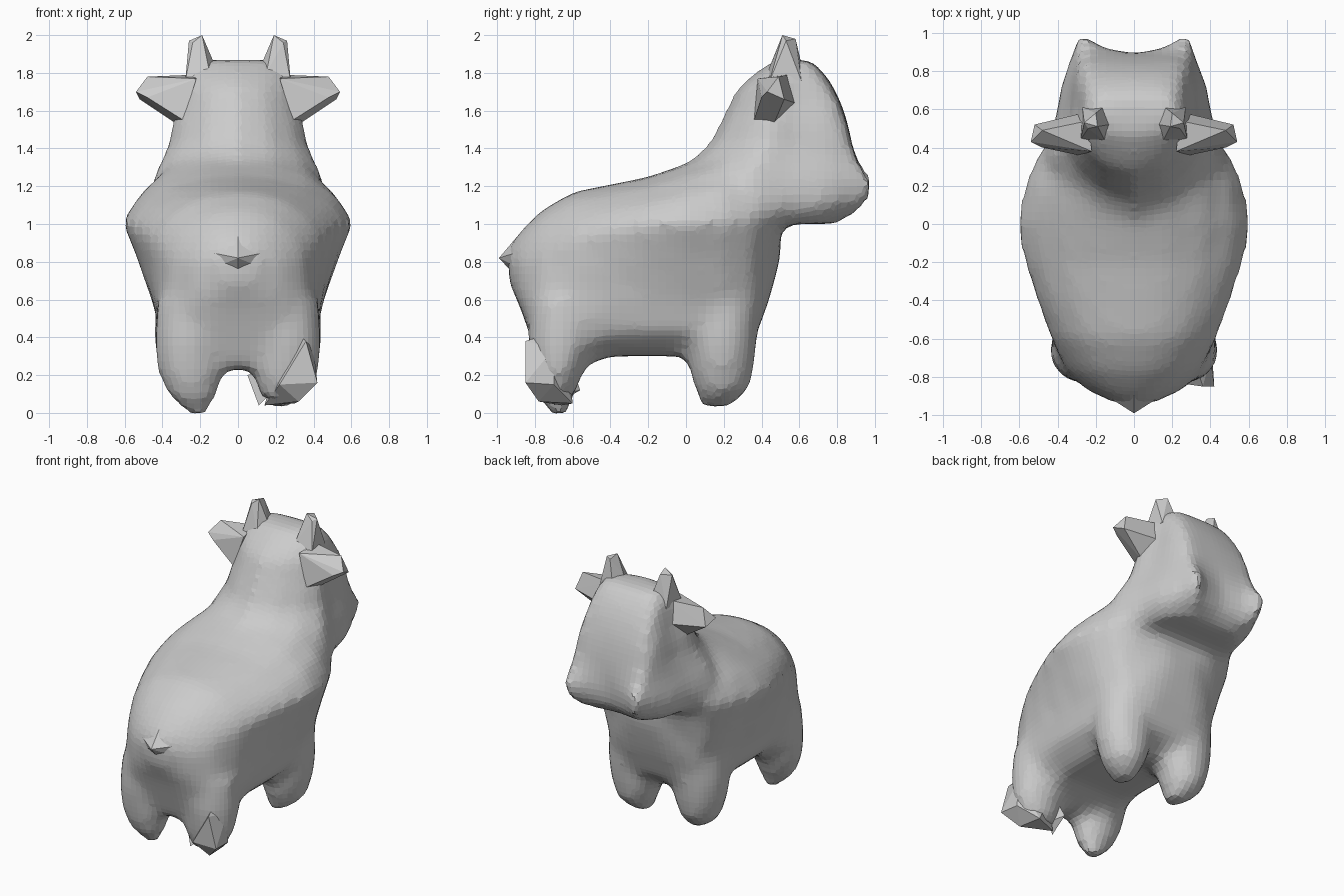
import bpy, bmesh, math


def loft(bm, rings):
    """Skin a stack of equal-length rings and cap both ends."""
    vs = [[bm.verts.new(p) for p in r] for r in rings]
    n = len(vs[0])
    for a, b in zip(vs, vs[1:]):
        for i in range(n):
            j = (i + 1) % n
            bm.faces.new((a[i], a[j], b[j], b[i]))
    bm.faces.new(vs[0])
    bm.faces.new(vs[-1])


def mirrored(half):
    """Half outline starting and ending on x = 0 -> closed outline."""
    return half + [(-x, v) for x, v in reversed(half[1:-1])]


def finish(bm, name):
    bmesh.ops.recalc_face_normals(bm, faces=bm.faces[:])
    me = bpy.data.meshes.new(name)
    bm.to_mesh(me)
    bm.free()
    ob = bpy.data.objects.new(name, me)
    bpy.context.collection.objects.link(ob)
    return ob


def hull(name, pts):
    """Low-poly convex piece around a few points."""
    bm = bmesh.new()
    vs = [bm.verts.new(p) for p in pts]
    bmesh.ops.convex_hull(bm, input=vs)
    loose = [v for v in vs if v.is_valid and not v.link_faces]
    bmesh.ops.delete(bm, geom=loose, context='VERTS')
    return finish(bm, name)


bm = bmesh.new()

# Torso sections along y: y, bottom, middle, top, half width at middle, low half width
torso = [
    (-0.94, 0.70, 0.79, 0.88, 0.10, 0.07),
    (-0.87, 0.54, 0.78, 0.97, 0.25, 0.24),
    (-0.77, 0.24, 0.84, 1.07, 0.34, 0.38),
    (-0.60, 0.23, 0.92, 1.17, 0.43, 0.42),
    (-0.40, 0.30, 0.97, 1.21, 0.51, 0.44),
    (-0.20, 0.30, 1.00, 1.25, 0.58, 0.45),
    (0.00, 0.30, 1.01, 1.32, 0.615, 0.45),
    (0.20, 0.26, 1.02, 1.40, 0.58, 0.43),
    (0.36, 0.38, 1.03, 1.40, 0.51, 0.38),
    (0.44, 0.60, 1.05, 1.30, 0.45, 0.26),
    (0.50, 0.82, 1.06, 1.25, 0.36, 0.14),
]
rings = []
for y, b, m, t, w, lw in torso:
    half = [(0, t), (0.30 * w, t - 0.04 * (t - m)), (0.60 * w, t - 0.22 * (t - m)),
            (0.86 * w, m + 0.42 * (t - m)), (w, m),
            (0.45 * lw + 0.55 * w, m - 0.25 * (m - b)), (lw, m - 0.6 * (m - b)),
            (0.92 * lw, b + 0.18 * (m - b)), (0.6 * lw, b), (0, b)]
    rings.append([(x, y, z) for x, z in mirrored(half)])
loft(bm, rings)

# Neck and head sections along z: z, back y, front y, side half width, front half width, corner push
head = [
    (1.00, 0.22, 0.78, 0.37, 0.20, 0.02),
    (1.07, 0.10, 0.87, 0.45, 0.27, 0.06),
    (1.14, 0.02, 0.89, 0.47, 0.31, 0.10),
    (1.23, -0.05, 0.89, 0.46, 0.32, 0.13),
    (1.32, 0.01, 0.89, 0.42, 0.32, 0.04),
    (1.42, 0.12, 0.88, 0.375, 0.32, 0.00),
    (1.52, 0.17, 0.86, 0.36, 0.31, -0.01),
    (1.62, 0.22, 0.83, 0.33, 0.29, -0.02),
    (1.71, 0.26, 0.79, 0.31, 0.27, -0.02),
    (1.79, 0.35, 0.74, 0.30, 0.25, -0.02),
    (1.87, 0.47, 0.66, 0.24, 0.21, -0.01),
]
rings = []
for z, yb, yf, w, wf, c in head:
    d = yf - yb
    half = [(0, yf), (0.55 * wf, yf + 0.3 * c), (0.88 * wf, yf + c),
            (max(wf, 0.8 * w), yf - 0.16 * d), (0.89 * w, yf - 0.4 * d),
            (w, yf - 0.6 * d), (0.8 * w, yb + 0.22 * d), (0.45 * w, yb + 0.07 * d), (0, yb)]
    rings.append([(x, y, z) for x, y in mirrored(half)])
loft(bm, rings)


# Legs: rounded columns with tapered feet
def leg(cx, cy, rows):
    loft(bm, [[(cx + dx + rx * math.cos(a), cy + dy + ry * math.sin(a), z)
               for a in (math.tau * i / 16 for i in range(16))]
              for z, dx, dy, rx, ry in rows])


for s in (-1, 1):
    leg(0.25 * s, 0.19, [(0.03, -0.03 * s, -0.03, 0.06, 0.08), (0.12, 0, 0, 0.13, 0.145),
                         (0.24, 0, 0, 0.175, 0.175), (0.40, 0, 0.0, 0.20, 0.19),
                         (0.60, 0, 0, 0.19, 0.19)])
    leg(0.25 * s, -0.69, [(-0.03 if s < 0 else 0.05, -0.04 * s, 0.02, 0.03, 0.03),
                          (0.09, -0.01 * s, 0, 0.13, 0.10), (0.22, 0, 0.01, 0.18, 0.14),
                          (0.38, 0, 0.03, 0.195, 0.18), (0.60, 0, 0.04, 0.18, 0.18)])

# Fuse torso, head and legs into one faceted skin
body = finish(bm, "body")
rm = body.modifiers.new("fuse", 'REMESH')
rm.mode = 'VOXEL'
rm.voxel_size = 0.042
sm = body.modifiers.new("soften", 'SMOOTH')
sm.factor = 0.5
sm.iterations = 7

# Tail tip
hull("tail", [(0, -0.99, 0.82), (0, -0.88, 0.95), (0.15, -0.895, 0.85), (-0.15, -0.895, 0.85),
              (0.12, -0.89, 0.77), (-0.12, -0.89, 0.77), (0, -0.88, 0.70), (0, -0.8, 0.82)])

# Horns and ears, mirrored
for s, side in ((-1, "left"), (1, "right")):
    def m(pts):
        return [(x * s, y, z) for x, y, z in pts]
    hull(side + "_horn", m([(0.19, 0.51, 2.0), (0.26, 0.53, 1.97), (0.20, 0.58, 1.98),
                            (0.24, 0.50, 1.96), (0.13, 0.52, 1.86), (0.28, 0.44, 1.75),
                            (0.27, 0.61, 1.76), (0.15, 0.62, 1.81), (0.15, 0.43, 1.80)]))
    hull(side + "_ear", m([(0.54, 0.43, 1.70), (0.48, 0.49, 1.78), (0.52, 0.52, 1.66),
                           (0.48, 0.40, 1.67), (0.24, 0.54, 1.79), (0.22, 0.38, 1.77),
                           (0.27, 0.58, 1.64), (0.31, 0.46, 1.52), (0.29, 0.36, 1.55)]))

# Jagged right rear hoof
hull("right_rear_hoof", [(0.42, -0.85, 0.16), (0.36, -0.85, 0.38), (0.22, -0.83, 0.15),
                         (0.41, -0.70, 0.15), (0.40, -0.70, 0.34), (0.32, -0.78, 0.06),
                         (0.14, -0.66, 0.04), (0.30, -0.60, 0.05), (0.20, -0.62, 0.25),
                         (0.32, -0.72, 0.42)])
hull("right_rear_shard", [(0.05, -0.66, 0.20), (0.11, -0.70, 0.04), (0.17, -0.66, 0.10),
                          (0.16, -0.60, 0.24), (0.12, -0.56, 0.12)])
